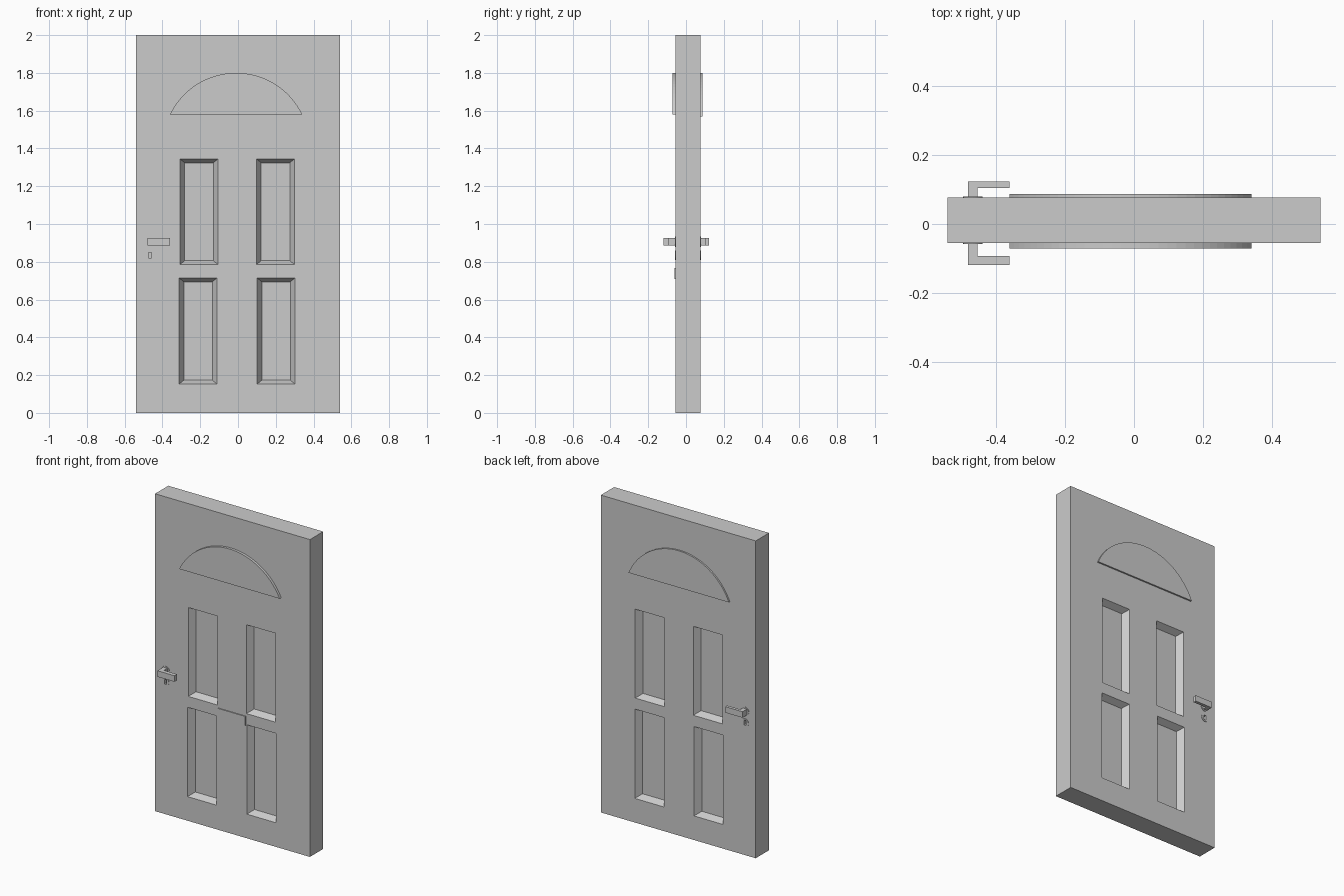
import bpy, bmesh, math
from mathutils import Vector

old = bpy.data.objects.get("Cube")
if old:
    bpy.data.objects.remove(old)

grey = bpy.data.materials.new("plain grey")
grey.use_nodes = True
grey.diffuse_color = (0.6, 0.6, 0.6, 1)
grey.node_tree.nodes["Principled BSDF"].inputs["Base Color"].default_value = (0.6, 0.6, 0.6, 1)

FRONT, BACK = -0.055, 0.077
SIDES = (("front", FRONT, -1), ("back", BACK, 1))


def loft(bm, ring_a, ring_b):
    """Closed solid between two matching rings of points."""
    a = [bm.verts.new(p) for p in ring_a]
    b = [bm.verts.new(p) for p in ring_b]
    faces = [bm.faces.new(a), bm.faces.new(b)]
    for i in range(len(a)):
        j = (i + 1) % len(a)
        faces.append(bm.faces.new((a[i], a[j], b[j], b[i])))
    bmesh.ops.recalc_face_normals(bm, faces=faces)


def finish(name, bm):
    mesh = bpy.data.meshes.new(name)
    bm.to_mesh(mesh)
    bm.free()
    mesh.materials.append(grey)
    obj = bpy.data.objects.new(name, mesh)
    bpy.context.scene.collection.objects.link(obj)
    return obj


def plate(name, outline, y0, y1):
    """Outline in x and z, pushed from y0 to y1."""
    bm = bmesh.new()
    loft(bm, [(x, y0, z) for x, z in outline], [(x, y1, z) for x, z in outline])
    return finish(name, bm)


def rect(x0, x1, z0, z1):
    return [(x0, z0), (x1, z0), (x1, z1), (x0, z1)]


def disc(cx, cz, r, n=24):
    return [(cx + r * math.cos(math.tau * i / n), cz + r * math.sin(math.tau * i / n)) for i in range(n)]


def carve(obj, cutter):
    """Subtract the cutter for good and drop it."""
    mod = obj.modifiers.new("cut", 'BOOLEAN')
    mod.operation = 'DIFFERENCE'
    mod.solver = 'EXACT'
    mod.object = cutter
    graph = bpy.context.evaluated_depsgraph_get()
    mesh = bpy.data.meshes.new_from_object(obj.evaluated_get(graph))
    obj.modifiers.clear()
    obj.data = mesh
    bpy.data.objects.remove(cutter)


# Door slab
door = plate("door_slab", rect(-0.54, 0.54, 0, 2), FRONT, BACK)

# Sloped recessed panels and keyholes on both faces
PANELS = [(-0.308, 0.785, 1.345), (0.097, 0.785, 1.345),
          (-0.313, 0.152, 0.715), (0.1, 0.152, 0.715)]
WIDTH, DEPTH, SLOPE = 0.203, 0.04, 0.026
KEYHOLE = rect(-0.473, -0.459, 0.82, 0.85)

bm = bmesh.new()
for side, y, out in SIDES:
    for x, z0, z1 in PANELS:
        rings = []
        for step in (-0.25, 1):
            s = SLOPE * step
            pts = rect(x + s, x + WIDTH - s, z0 + s * 0.8, z1 - s * 0.8)
            rings.append([(px, y - out * DEPTH * step, pz) for px, pz in pts])
        loft(bm, *rings)
    loft(bm, [(x, y + out * 0.02, z) for x, z in KEYHOLE],
         [(x, y - out * 0.03, z) for x, z in KEYHOLE])
panel_cutter = finish("panel_cutter", bm)
panel_cutter.hide_render = True
carve(door, panel_cutter)

for side, y, out in SIDES:
    # Raised fan light: a circular segment
    half, foot, top = 0.35, (1.58 if out < 0 else 1.568), 1.8
    rise = top - foot
    radius = (half * half + rise * rise) / (2 * rise)
    sweep = math.asin(half / radius)
    arc = []
    for i in range(33):
        t = sweep * (2 * i / 32 - 1)
        arc.append((-0.01 + radius * math.sin(t), top - radius + radius * math.cos(t)))
    plate(side + "_fan_light", arc, y, y + out * (0.016 if out < 0 else 0.01))

    # Lever handle: bent bar seen from above
    bend = [(-0.48, 0), (-0.452, 0), (-0.452, 0.037), (-0.36, 0.037), (-0.36, 0.063), (-0.48, 0.063)]
    bm = bmesh.new()
    loft(bm, *[[(px, y + out * py * (1 if out < 0 else 0.73), z) for px, py in bend] for z in (0.887, 0.925)])
    finish(side + "_lever_handle", bm)

    # Round rose behind the lever and pierced escutcheon below
    plate(side + "_handle_rose", disc(-0.466, 0.906, 0.028), y, y + out * 0.003)
    ring = plate(side + "_keyhole_escutcheon", disc(-0.466, 0.835, 0.025), y, y + out * 0.003)
    slot = plate("slot_cutter", KEYHOLE, y - 0.02, y + 0.02)
    slot.hide_render = True
    carve(ring, slot)

# Thin letter plate on the front
plate("letter_plate", rect(-0.097, 0.093, 0.71, 0.768), FRONT, FRONT - 0.006)
